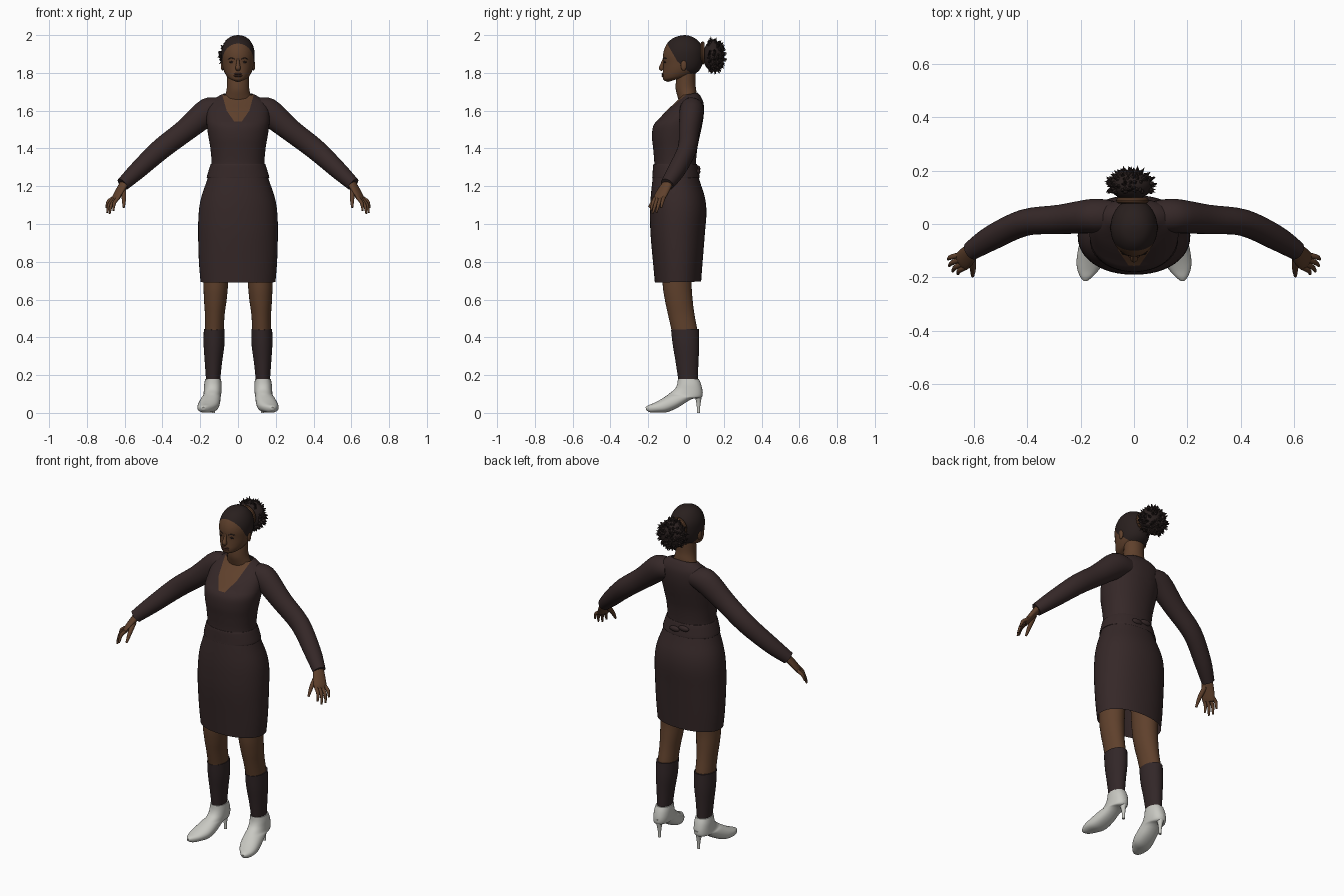
import bpy, bmesh, math, random
from mathutils import Vector, Matrix

if "Cube" in bpy.data.objects:
    bpy.data.objects.remove(bpy.data.objects["Cube"], do_unlink=True)
random.seed(4)


def material(name, rgb):
    m = bpy.data.materials.new(name)
    m.use_nodes = True
    m.diffuse_color = (*rgb, 1)
    m.node_tree.nodes["Principled BSDF"].inputs["Base Color"].default_value = (*rgb, 1)
    return m


DRESS = material("dark brown cloth", (0.036, 0.021, 0.021))
SKIN = material("brown skin", (0.115, 0.052, 0.025))
HAIR = material("dark hair", (0.022, 0.014, 0.013))
SOCK = material("dark sock", (0.032, 0.020, 0.021))
SHOE = material("off white leather", (0.58, 0.58, 0.54))
LIPS = material("dark lips", (0.07, 0.028, 0.018))


def finish(bm, name, *mats):
    bmesh.ops.recalc_face_normals(bm, faces=bm.faces)
    me = bpy.data.meshes.new(name)
    bm.to_mesh(me)
    bm.free()
    for m in mats:
        me.materials.append(m)
    ob = bpy.data.objects.new(name, me)
    bpy.context.collection.objects.link(ob)
    bpy.ops.object.select_all(action="DESELECT")
    ob.select_set(True)
    bpy.context.view_layer.objects.active = ob
    bpy.ops.object.shade_smooth_by_angle(angle=math.radians(50))
    return ob


def loft(rings, n=28, steps=4, power=2.0, caps=True):
    """Skin smoothly through rings of (centre, u axis, v axis)."""
    rows = []
    last = len(rings) - 1
    for i in range(last):
        p0, p1, p2, p3 = (rings[min(max(i + k, 0), last)] for k in (-1, 0, 1, 2))
        for s in range(steps + (i == last - 1)):
            t = s / steps
            rows.append([b + 0.5 * t * (c - a + t * (2 * a - 5 * b + 4 * c - d + t * (3 * (b - c) + d - a)))
                         for a, b, c, d in zip(p0, p1, p2, p3)])
    bm = bmesh.new()
    grid = []
    for centre, u, v in rows:
        row = []
        for k in range(n):
            a = math.tau * k / n
            c, s = (math.copysign(abs(q) ** (2 / power), q) for q in (math.cos(a), math.sin(a)))
            row.append(bm.verts.new(centre + u * c + v * s))
        grid.append(row)
    for lo, hi in zip(grid, grid[1:]):
        for k in range(n):
            bm.faces.new((lo[k], lo[k - 1], hi[k - 1], hi[k]))
    if caps:
        bm.faces.new(grid[0])
        bm.faces.new(grid[-1])
    return bm


def slices(stations, side=1):
    """Rings from (front y, front z, back y, back z, half width, centre x)."""
    out = []
    for yf, zf, yb, zb, w, *x in stations:
        f, b = Vector((0, yf, zf)), Vector((0, yb, zb))
        out.append(((f + b) / 2 + Vector((side * (x[0] if x else 0), 0, 0)), Vector((w, 0, 0)), (b - f) / 2))
    return out


def tube(points, side=1, ref=(0, 1, 0)):
    """Rings across a path of (x, y, z, thickness, optional width along ref)."""
    pos = [Vector((side * p[0], p[1], p[2])) for p in points]
    ref = Vector((side * ref[0], ref[1], ref[2]))
    out = []
    for i, p in enumerate(points):
        t = (pos[min(i + 1, len(pos) - 1)] - pos[max(i - 1, 0)]).normalized()
        u = t.cross(ref).normalized()
        out.append((pos[i], u * p[3], u.cross(t) * p[-1]))
    return out


def paint_inside(bm, planes, index, z_min):
    """Cut along planes and recolour the faces inside all of them."""
    planes = [(Vector(co), Vector(no)) for co, no in planes]
    for co, no in planes:
        faces = [f for f in bm.faces if f.calc_center_median().z > z_min]
        geom = set(faces) | {e for f in faces for e in f.edges} | {v for f in faces for v in f.verts}
        bmesh.ops.bisect_plane(bm, geom=list(geom), dist=1e-5, plane_co=co, plane_no=no)
    for f in bm.faces:
        c = f.calc_center_median()
        if c.z > z_min and all((c - co).dot(no) < 0 for co, no in planes):
            f.material_index = index


def ball(name, centre, radii, mat):
    bm = bmesh.new()
    bmesh.ops.create_uvsphere(bm, u_segments=20, v_segments=12, radius=1,
                              matrix=Matrix.Translation(centre) @ Matrix.Diagonal((*radii, 1)))
    return finish(bm, name, mat)


# Dress body, with the neckline cut into the chest
body = loft(slices([
    (-.165, .69, .08, .695, .198), (-.175, .8, .088, .8, .207), (-.188, .95, .1, .95, .211),
    (-.19, 1.06, .108, 1.06, .208), (-.187, 1.14, .1, 1.14, .195), (-.179, 1.22, .075, 1.22, .168),
    (-.17, 1.29, .055, 1.29, .145), (-.168, 1.33, .053, 1.33, .14), (-.174, 1.4, .06, 1.4, .146),
    (-.18, 1.46, .072, 1.46, .156), (-.173, 1.52, .085, 1.52, .165), (-.14, 1.56, .093, 1.57, .167),
    (-.098, 1.605, .095, 1.615, .162), (-.06, 1.64, .09, 1.65, .145), (-.035, 1.665, .075, 1.68, .11),
    (-.028, 1.68, .06, 1.695, .08)]), n=48, power=2.15, caps=False)
neckline = [((0, 0, 1.543), (0, 0, -1)), ((0, .01, 0), (0, 1, 0))]
for s in (1, -1):
    neckline += [((s * .06, 0, 1.6), (s * .09, 0, -.025)), ((s * .025, 0, 1.55), (s * .05, 0, -.035))]
paint_inside(body, neckline, 1, 1.5)
finish(body, "dress", DRESS, SKIN)

# Waistband and the knot behind it
finish(loft(slices([(-.179, 1.245, .071, 1.245, .162), (-.178, 1.25, .072, 1.25, .165),
                    (-.174, 1.31, .06, 1.31, .147), (-.17, 1.318, .056, 1.318, .142)]),
            n=48, power=2.15, caps=False), "waistband", DRESS)
for s in (1, -1):
    ball("knot_loop", (s * .03, .064, 1.285 - s * .008), (.034, .012, .016), DRESS)

# Neck
finish(loft(slices([(-.03, 1.63, .055, 1.67, .08), (-.045, 1.675, .055, 1.7, .066),
                    (-.055, 1.72, .05, 1.74, .058), (-.05, 1.79, .05, 1.8, .058)])), "neck", SKIN)

# Head, with the hairline cut in
head = loft(slices([
    (-.095, 1.752, -.02, 1.775, .02), (-.118, 1.762, .03, 1.785, .05), (-.124, 1.785, .055, 1.8, .066),
    (-.122, 1.815, .075, 1.82, .077), (-.12, 1.85, .088, 1.85, .084), (-.122, 1.89, .093, 1.885, .088),
    (-.115, 1.925, .092, 1.92, .086), (-.098, 1.958, .08, 1.95, .075), (-.07, 1.983, .055, 1.978, .055),
    (-.035, 1.996, .025, 1.994, .03), (-.005, 2, -.004, 2, .002)]), n=40)
paint_inside(head, [((0, -.045, 1.86), (0, -.095, -.055)), ((0, -.045, 1.86), (0, -.09, -.1))], 1, 1.7)
finish(head, "head", SKIN, HAIR)

# Face
finish(loft(tube([(0, -.117, 1.875, .006), (0, -.124, 1.85, .009), (0, -.13, 1.825, .014),
                  (0, -.122, 1.815, .01)], ref=(1, 0, 0)), n=16), "nose", SKIN)
for z in (1.794, 1.784):
    ball("lip", (0, -.12, z), (.023, .009, .006), LIPS)
for s in (1, -1):
    ball("eye", (s * .033, -.111, 1.857), (.014, .005, .005), HAIR)
    ball("ear", (s * .082, -.012, 1.84), (.009, .016, .028), SKIN)
    finish(loft(tube([(.018, -.118, 1.873, .002), (.035, -.113, 1.879, .003), (.052, -.1, 1.874, .002)],
                     s, (0, 0, 1)), n=8), "eyebrow", HAIR)

# Hair bun: a core covered in radial tufts, held by a band
BUN, SIZE = Vector((-.012, .145, 1.89)), Vector((.08, .055, .082))
ball("hair_bun", BUN, SIZE, HAIR)
tufts = bmesh.new()
for i in range(230):
    d = Vector([random.gauss(0, 1) for _ in range(3)]).normalized()
    if d.y < -.45:
        continue
    base = BUN + d * SIZE * .93
    aim = (d + .35 * Vector([random.uniform(-1, 1) for _ in range(3)])).normalized()
    rot = aim.to_track_quat("Z", "Y").to_matrix().to_4x4()
    size = random.uniform(.018, .032)
    bmesh.ops.create_cone(tufts, segments=5, radius1=.011, radius2=0, depth=size, cap_ends=False,
                          matrix=Matrix.Translation(base + aim * size * .4) @ rot)
finish(tufts, "hair_tufts", HAIR)
bpy.ops.mesh.primitive_torus_add(location=(-.006, .088, 1.905), rotation=(math.pi / 2, 0, 0),
                                 major_radius=.05, minor_radius=.011, major_segments=32, minor_segments=10)
band = bpy.context.object
band.name = "hair_band"
band.data.materials.append(SKIN)
bpy.ops.object.shade_smooth_by_angle()

ACROSS = Vector((-.5, -.85, 0))
KNUCKLE = Vector((.645, -.14, 1.14))
TIPS = [(.66, -.187, 1.07), (.68, -.177, 1.055), (.693, -.157, 1.06), (.697, -.132, 1.085)]

for s, label in ((1, "left"), (-1, "right")):
    # Sleeve
    finish(loft(tube([(.08, .03, 1.61, .058), (.155, .03, 1.597, .072, .064), (.28, .017, 1.495, .06, .055),
                      (.41, .005, 1.395, .056, .05), (.53, -.05, 1.285, .047), (.61, -.1, 1.21, .036)], s)),
           label + "_sleeve", DRESS)
    # Hand and fingers
    finish(loft(tube([(.597, -.09, 1.225, .021, .027), (.62, -.115, 1.185, .018, .035),
                      (.645, -.14, 1.14, .014, .037), (.651, -.147, 1.122, .007, .03)], s, ACROSS), n=16),
           label + "_hand", SKIN)
    for i, tip in enumerate(TIPS):
        root = KNUCKLE + ACROSS * (.027 - .018 * i)
        bend = (root + Vector(tip)) / 2 + Vector((.009, 0, .006))
        finish(loft(tube([(*root, .01), (*bend, .0095), (*tip, .005)], s, ACROSS), n=10),
               label + "_finger", SKIN)
    finish(loft(tube([(.607, -.12, 1.185, .015), (.604, -.165, 1.135, .012), (.605, -.195, 1.088, .006)],
                     s, (1, 0, 0)), n=10), label + "_thumb", SKIN)
    # Leg and sock
    finish(loft(slices([(-.13, .95, .04, .95, .075, .11), (-.125, .7, .03, .7, .066, .117),
                        (-.112, .6, .035, .6, .06, .12), (-.095, .52, .045, .52, .052, .123),
                        (-.077, .44, .06, .44, .05, .125), (-.07, .4, .06, .4, .048, .126)], s)),
           label + "_leg", SKIN)
    finish(loft(slices([(-.079, .44, .068, .445, .055, .126), (-.07, .36, .07, .36, .055, .127),
                        (-.055, .27, .066, .27, .046, .13), (-.04, .17, .062, .17, .037, .132)], s)),
           label + "_sock", SOCK)
    # Pointed ankle boot with a slim heel
    finish(loft(slices([
        (-.043, .18, .068, .18, .042, .132), (-.047, .15, .08, .15, .046, .133),
        (-.06, .125, .088, .11, .047, .134), (-.085, .105, .08, .08, .047, .137),
        (-.1, .093, .03, .073, .05, .142), (-.12, .08, -.04, .03, .055, .15),
        (-.145, .065, -.1, .004, .055, .159), (-.175, .05, -.15, .001, .044, .17),
        (-.2, .04, -.19, .003, .025, .178), (-.214, .03, -.211, .015, .008, .182)], s), power=2.3),
           label + "_boot", SHOE)
    finish(loft(tube([(.133, .064, .11, .026), (.131, .066, .065, .014), (.13, .066, .03, .009),
                      (.13, .066, 0, .009)], s), n=14), label + "_heel", SHOE)
